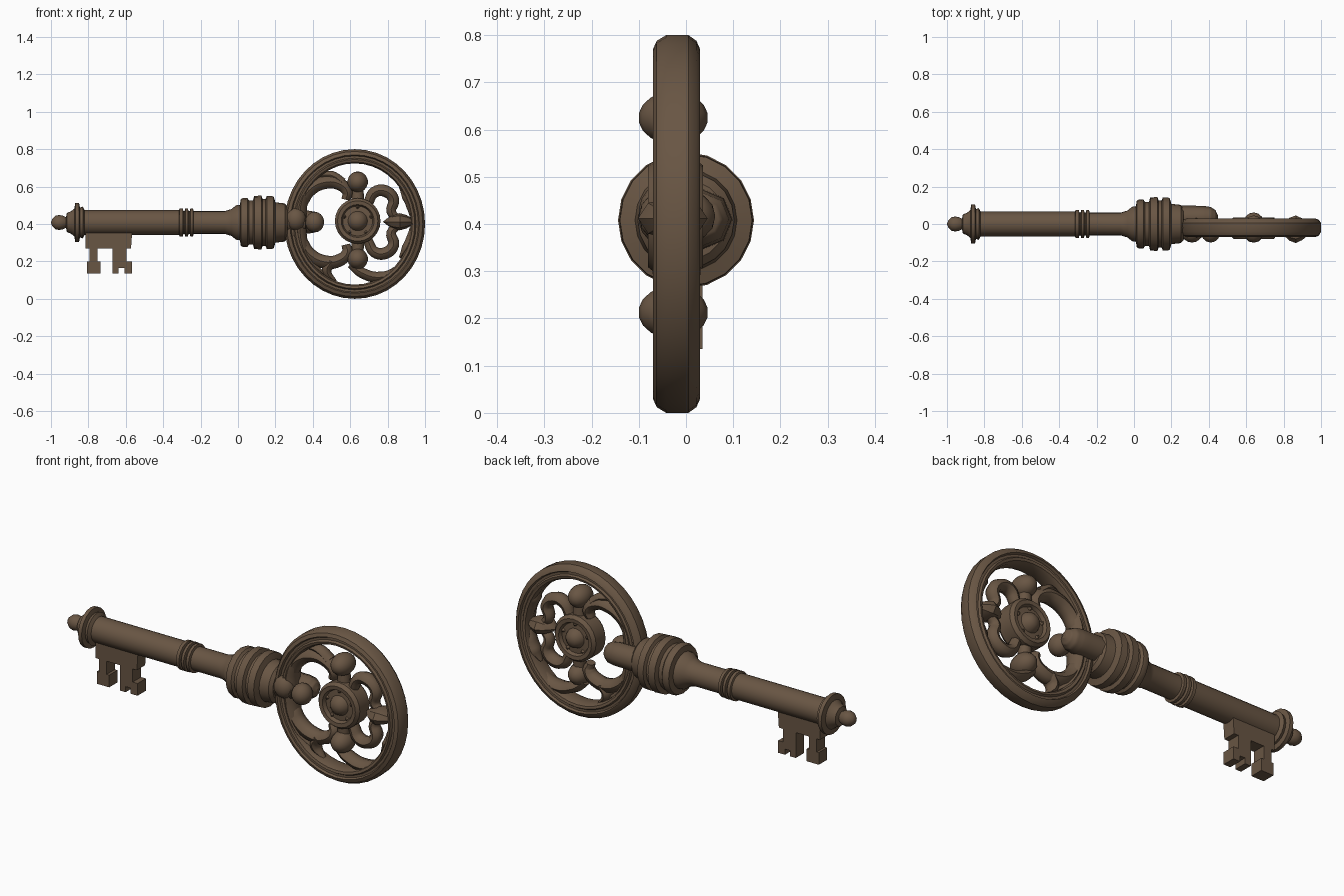
import bpy, bmesh, math
from mathutils import Vector

if "Cube" in bpy.data.objects:
    bpy.data.objects.remove(bpy.data.objects["Cube"])

bronze = bpy.data.materials.new("aged_bronze")
bronze.diffuse_color = (0.14, 0.092, 0.057, 1)
bronze.use_nodes = True
bronze.node_tree.nodes["Principled BSDF"].inputs["Base Color"].default_value = bronze.diffuse_color
MID = -0.02          # depth of the bow's middle plane
AXIS_Z = 0.408       # height of the shaft axis


def finish(bm, name, angle=35):
    bmesh.ops.remove_doubles(bm, verts=bm.verts, dist=1e-5)
    bmesh.ops.recalc_face_normals(bm, faces=bm.faces)
    me = bpy.data.meshes.new(name)
    bm.to_mesh(me)
    bm.free()
    ob = bpy.data.objects.new(name, me)
    bpy.context.collection.objects.link(ob)
    me.materials.append(bronze)
    smooth(ob, angle)
    return ob


def smooth(ob, angle=35):
    bpy.ops.object.select_all(action='DESELECT')
    ob.select_set(True)
    bpy.context.view_layer.objects.active = ob
    bpy.ops.object.shade_smooth_by_angle(angle=math.radians(angle))


def sweep(name, profile, place, steps, closed=False):
    """Carry a profile around a full turn; place(point, angle) gives positions."""
    bm = bmesh.new()
    loops = [[bm.verts.new(place(p, math.tau * i / steps)) for p in profile]
             for i in range(steps)]
    n = len(profile)
    for i in range(steps):
        a, b = loops[i], loops[(i + 1) % steps]
        for j in range(n if closed else n - 1):
            k = (j + 1) % n
            bm.faces.new((a[j], a[k], b[k], b[j]))
    return finish(bm, name)


def ball(name, loc, size, seg=14):
    bm = bmesh.new()
    bmesh.ops.create_uvsphere(bm, u_segments=seg, v_segments=seg // 2 + 2, radius=1)
    for v in bm.verts:
        v.co = Vector(loc) + Vector((v.co[i] * size[i] for i in range(3)))
    return finish(bm, name, 50)


def scroll(name, pts, y=MID, depth=1.0):
    """Tapered rod through (x, z, radius) points, stretched in depth."""
    cu = bpy.data.curves.new(name, 'CURVE')
    cu.dimensions = '3D'
    cu.bevel_depth = 1
    cu.bevel_resolution = 2
    cu.resolution_u = 5
    cu.use_fill_caps = True
    sp = cu.splines.new('BEZIER')
    sp.bezier_points.add(len(pts) - 1)
    for bp, (x, z, r) in zip(sp.bezier_points, pts):
        bp.co = (x, 0, z)
        bp.radius = r
        bp.handle_left_type = bp.handle_right_type = 'AUTO'
    ob = bpy.data.objects.new(name, cu)
    bpy.context.collection.objects.link(ob)
    bpy.ops.object.select_all(action='DESELECT')
    ob.select_set(True)
    bpy.context.view_layer.objects.active = ob
    bpy.ops.object.convert(target='MESH')
    ob = bpy.context.view_layer.objects.active
    for v in ob.data.vertices:
        v.co.y = y + v.co.y * depth
    ob.data.materials.clear()
    ob.data.materials.append(bronze)
    smooth(ob, 50)


# Turned shaft with tip knob, rings and banded collar
shaft = [(-1, 0), (-.993, .02), (-.975, .036), (-.955, .04), (-.935, .036), (-.92, .028),
         (-.915, .05), (-.89, .062), (-.875, .075), (-.87, .104), (-.85, .104),
         (-.845, .08), (-.83, .085), (-.82, .066), (-.315, .066),
         (-.312, .076), (-.295, .076), (-.292, .062), (-.285, .062), (-.282, .076),
         (-.268, .076), (-.265, .062), (-.258, .062), (-.255, .074), (-.24, .074),
         (-.237, .061), (-.07, .061), (-.035, .072), (-.01, .092), (.01, .095),
         (.015, .125), (.03, .132), (.05, .13), (.06, .118), (.08, .118),
         (.087, .142), (.125, .144), (.132, .125), (.147, .125), (.154, .142),
         (.19, .14), (.2, .108), (.25, .102), (.265, .085), (.27, 0)]
sweep("shaft", shaft,
      lambda p, a: (p[0], p[1] * math.cos(a), AXIS_Z + p[1] * math.sin(a)), 20)

# Key bit: stepped outline given depth
outline = [(-.815, .37), (-.815, .27), (-.795, .27), (-.795, .2), (-.808, .2), (-.808, .135),
           (-.735, .135), (-.735, .2), (-.75, .2), (-.75, .27), (-.672, .27), (-.672, .135),
           (-.638, .135), (-.638, .165), (-.608, .165), (-.608, .135), (-.568, .135),
           (-.568, .2), (-.597, .2), (-.597, .27), (-.572, .27), (-.565, .37)]
bm = bmesh.new()
face = bm.faces.new([bm.verts.new((x, -.035, z)) for x, z in outline])
ext = bmesh.ops.extrude_face_region(bm, geom=[face])
bmesh.ops.translate(bm, vec=(0, .07, 0),
                    verts=[g for g in ext["geom"] if isinstance(g, bmesh.types.BMVert)])
finish(bm, "key_bit", 20)

# Oval bow ring with a groove on both faces: (inset from rim, depth)
rim = [(0, -.042), (0, .005), (.012, .022), (.03, .03), (.036, .018), (.048, .018),
       (.055, .028), (.068, .024), (.076, .008), (.076, -.048),
       (.068, -.066), (.055, -.07), (.048, -.058), (.036, -.058), (.03, -.07), (.012, -.062)]
sweep("bow_ring", rim,
      lambda p, a: (.624 + (.376 - p[0]) * math.cos(a), p[1],
                    .4 + (.4 - p[0]) * math.sin(a)), 40, True)

# Central boss: raised rim, dished face and domed stud on both sides
boss = [(-.1, 0), (-.094, .025), (-.078, .044), (-.06, .052), (-.058, .08), (-.078, .088),
        (-.08, .108), (-.062, .122), (.018, .122), (.036, .108), (.034, .088), (.016, .08),
        (.018, .052), (.038, .044), (.056, .025), (.062, 0)]
BX, BZ = .64, .416
sweep("boss", boss,
      lambda p, a: (BX + p[1] * math.cos(a), p[0], BZ + p[1] * math.sin(a)), 24)
for i in range(5):
    a = math.tau * i / 5 + math.pi / 2
    ball("boss_bead", (BX + .075 * math.cos(a), MID, BZ + .075 * math.sin(a)),
         (.016, .052, .016), 8)

# Balls above and below the boss
for z in (.625, .213):
    ball("bow_ball", (BX, -.027, z), (.056, .074, .056))

# Mirrored scrollwork
scrolls = {
    "left_scroll": [(.25, .46, .03), (.325, .5, .034), (.38, .58, .036), (.46, .622, .036),
                    (.54, .615, .034), (.585, .57, .03), (.575, .53, .022)],
    "right_scroll": [(.695, .51, .026), (.73, .57, .03), (.79, .575, .032),
                     (.832, .53, .03), (.82, .465, .026), (.86, .425, .018)],
    "leaf_petal": [(.93, .44, .012), (.925, .49, .024), (.9, .55, .026), (.865, .6, .006)],
    "ring_lining": [(.33, .4, .036), (.34, .52, .034), (.385, .62, .026), (.46, .69, .008)],
}
for name, pts in scrolls.items():
    depth = 1.2 if "scroll" in name else 1.5
    scroll(name + "_upper", pts, depth=depth)
    scroll(name + "_lower", [(x, .82 - z, r) for x, z, r in pts], depth=depth)

# Loose curls along the bottom and top of the bow
scroll("bottom_curl", [(.6, .185, .02), (.66, .14, .028), (.76, .115, .03),
                       (.85, .15, .026), (.9, .22, .006)], depth=1.5)
scroll("bottom_left_curl", [(.5, .2, .03), (.475, .15, .026), (.52, .09, .01)], depth=1.5)
scroll("top_left_curl", [(.56, .62, .026), (.5, .66, .024), (.44, .66, .012)], depth=1.3)

# Struts from the boss to the balls
for s in (1, -1):
    scroll("strut", [(BX, BZ + s * .1, .035), (BX, BZ + s * .19, .03)])

# Pointed leaf at the far side of the ring
leaf = [(.775, 0), (.8, .02), (.83, .038), (.865, .046), (.9, .036), (.93, .02), (.965, 0)]
sweep("pointed_leaf", leaf,
      lambda p, a: (p[0], MID - .008 + p[1] * 1.6 * math.cos(a),
                    .412 + p[1] * math.sin(a)), 8)

# Rounded socket joining collar and bow, with beads on its front
scroll("socket", [(.24, .41, .064), (.37, .41, .062), (.41, .41, .056),
                  (.435, .41, .04), (.448, .41, .012)], y=.035)
scroll("socket_core", [(.24, .41, .055), (.36, .41, .045)], y=-.03)
ball("socket_bead_large", (.41, -.045, .41), (.052, .055, .055))
ball("socket_bead_small", (.31, -.05, .425), (.055, .05, .06))
